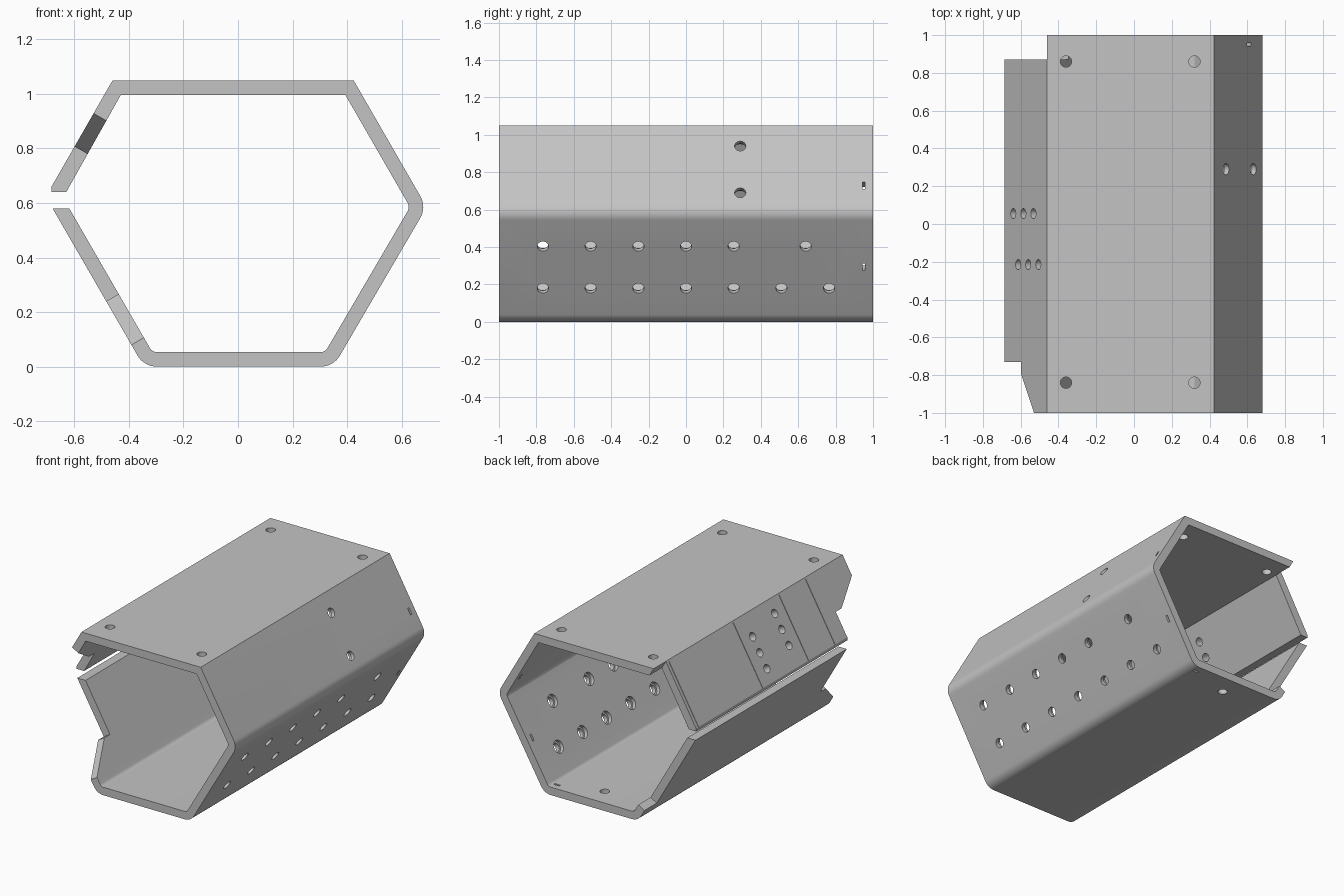
import bpy, bmesh, math
from mathutils import Vector

cube = bpy.data.objects.get("Cube")
if cube:
    bpy.data.objects.remove(cube, do_unlink=True)

metal = bpy.data.materials.new("plain_grey")
metal.use_nodes = True
GREY = (0.55, 0.55, 0.55, 1)
metal.diffuse_color = GREY
metal.node_tree.nodes["Principled BSDF"].inputs["Base Color"].default_value = GREY

T = 0.053                      # wall thickness
C, S = math.cos(math.pi / 6), 0.5
MITRE, SIDE = T * math.tan(math.pi / 6), T / C

# Each wall: outer origin (x, z), direction along the wall, outward normal
WALLS = {
    "top": ((0, 1.05), (1, 0), (0, 1)),
    "bottom": ((0, 0), (1, 0), (0, -1)),
    "right_upper": ((0.424, 1.05), (S, -C), (C, S)),
    "right_lower": ((0.35, 0), (S, C), (C, -S)),
    "left_upper": ((-0.46, 1.05), (-S, -C), (-C, S)),
    "left_lower": ((-0.345, 0), (-S, C), (-C, -S)),
}


def loft(bm, a, b):
    """Closed prism between two matching rings, faces pointing outward."""
    ra, rb = [bm.verts.new(p) for p in a], [bm.verts.new(p) for p in b]
    cap = bm.faces.new(ra)
    cap.normal_update()
    faces = [cap, bm.faces.new(rb[::-1])]
    for i in range(len(a)):
        j = (i + 1) % len(a)
        faces.append(bm.faces.new((ra[j], ra[i], rb[i], rb[j])))
    if cap.normal.dot(rb[0].co - ra[0].co) > 0:
        bmesh.ops.reverse_faces(bm, faces=faces)


def wall_prism(bm, wall, pts, low=-0.1, high=0.05):
    """Prism through a wall; pts are (y, distance along the wall)."""
    o, u, n = WALLS[wall]

    def at(y, s, d):
        return (o[0] + u[0] * s + n[0] * d, y, o[1] + u[1] * s + n[1] * d)
    loft(bm, [at(y, s, low) for y, s in pts], [at(y, s, high) for y, s in pts])


def hole(bm, wall, y, s, r, high=0.05):
    ring = [2 * math.pi * k / 24 for k in range(24)]
    wall_prism(bm, wall, [(y + r * math.cos(a), s + r * math.sin(a)) for a in ring], high=high)


def box(bm, wall, y, s, hy, hs, low=-0.1):
    wall_prism(bm, wall, [(y - hy, s - hs), (y + hy, s - hs), (y + hy, s + hs), (y - hy, s + hs)], low)


def finish(name, bm):
    mesh = bpy.data.meshes.new(name)
    bm.to_mesh(mesh)
    bm.free()
    ob = bpy.data.objects.new(name, mesh)
    bpy.context.collection.objects.link(ob)
    return ob


def fillet(a, p, b, r, steps=8):
    """Round corner p between a and b."""
    a, p, b = Vector(a), Vector(p), Vector(b)
    da, db = (a - p).normalized(), (b - p).normalized()
    half = math.acos(da.dot(db)) / 2
    mid = p + (da + db).normalized() * (r / math.sin(half))
    start, end = p + da * (r / math.tan(half)) - mid, p + db * (r / math.tan(half)) - mid
    return [tuple(mid + (start * (1 - k / steps) + end * (k / steps)).normalized() * r)
            for k in range(steps + 1)]


def bent(path, r):
    """Round the inner points of an open path, keeping the top corners sharp."""
    out = [path[0]]
    for a, p, b in zip(path, path[1:], path[2:]):
        out += fillet(a, p, b, r) if p[1] < path[0][1] - 0.01 else [p]
    return out + [path[-1]]


# Open hexagonal channel with a slit on one side
outer = bent([(-0.46, 1.05), (0.424, 1.05), (0.692, 0.585), (0.35, 0), (-0.345, 0), (-0.68, 0.58)], 0.08)
inner = bent([(-0.46 + MITRE, 1.05 - T), (0.424 - MITRE, 1.05 - T), (0.692 - SIDE, 0.585),
              (0.35 - MITRE, T), (-0.345 + MITRE, T), (-0.68 + SIDE, 0.58)], 0.03)
lip = [(-0.63, 0.64), (-0.685, 0.64), (-0.684, 0.66)]
profile = outer + inner[::-1] + lip
bm = bmesh.new()
loft(bm, [(x, -1, z) for x, z in profile], [(x, 1, z) for x, z in profile])
channel = finish("hexagonal_channel", bm)

# Notches at the ends of the slit walls
upper_front, lower_front, lower_back, upper_back = [bmesh.new() for _ in range(4)]
wall_prism(upper_front, "left_upper", [(-1.1, 0.073), (-0.79, 0.28), (-0.73, 0.28), (-0.73, 0.6), (-1.1, 0.6)])
wall_prism(lower_front, "left_lower", [(-1.1, 0.004), (-0.79, 0.277), (-0.73, 0.277), (-0.73, 0.7), (-1.1, 0.7)])
wall_prism(lower_back, "left_lower", [(0.87, 0.095), (1.1, 0.095), (1.1, 0.7), (0.87, 0.7)])
corner = [(-0.4755, 1.0765), (-0.428, 0.9945), (-0.55, 0.61), (-0.8, 0.61), (-0.8, 1.0765)]
loft(upper_back, [(x, 0.87, z) for x, z in corner], [(x, 1.1, z) for x, z in corner])

# Screw holes, with wider bores on the inside of the right walls
holes, bores = bmesh.new(), bmesh.new()
for x in (-0.36, 0.32):
    for y in (-0.84, 0.86):
        hole(holes, "top", y, x, 0.03)
hole(holes, "bottom", 0.86, 0, 0.03)
rows = [("right_lower", 0.18 / C, [-0.765, -0.51, -0.255, 0, 0.255, 0.51, 0.765]),
        ("right_lower", 0.405 / C, [-0.765, -0.51, -0.255, 0, 0.255, 0.64]),
        ("right_upper", 0.11 / C, [0.29]), ("right_upper", 0.36 / C, [0.29])]
for wall, s, ys in rows:
    for y in ys:
        hole(holes, wall, y, s, 0.03)
        hole(bores, wall, y, s, 0.042, high=-0.027)
for k in range(3):
    hole(holes, "left_upper", 0.055, 0.146 + 0.107 * k, 0.027)
    hole(holes, "left_upper", -0.215, 0.094 + 0.107 * k, 0.027)

# Small slots near the back edge and panel seams on the slit wall
slots = bmesh.new()
box(slots, "right_upper", 0.95, 0.37, 0.007, 0.022)
box(slots, "right_lower", 0.95, 0.34, 0.007, 0.022)
box(slots, "bottom", 0.95, 0.29, 0.007, 0.02)
for y in (-0.6, -0.32, 0.165, 0.845):
    box(slots, "left_upper", y, 0.26, 0.002, 0.25, low=-0.004)

# Cut everything out of the channel, keeping the first solver result that is not empty
for name, bm in [("upper_front_notch", upper_front), ("lower_front_notch", lower_front),
                 ("lower_back_notch", lower_back), ("upper_back_notch", upper_back),
                 ("screw_holes", holes), ("inner_bores", bores), ("slots_and_seams", slots)]:
    cutter = finish(name, bm)
    cutter.hide_render = True
    mod = channel.modifiers.new(name, 'BOOLEAN')
    mod.operation, mod.object = 'DIFFERENCE', cutter
    for solver in ('EXACT', 'MANIFOLD'):
        mod.solver = solver
        bpy.context.view_layer.update()
        graph = bpy.context.evaluated_depsgraph_get()
        result = bpy.data.meshes.new_from_object(channel.evaluated_get(graph))
        if len(result.polygons) > 0:
            channel.data = result
            break
    channel.modifiers.clear()
    bpy.data.objects.remove(cutter, do_unlink=True)

channel.data.materials.clear()
channel.data.materials.append(metal)
bpy.ops.object.select_all(action='DESELECT')
channel.select_set(True)
bpy.context.view_layer.objects.active = channel
bpy.ops.object.shade_smooth_by_angle(angle=math.radians(25))
